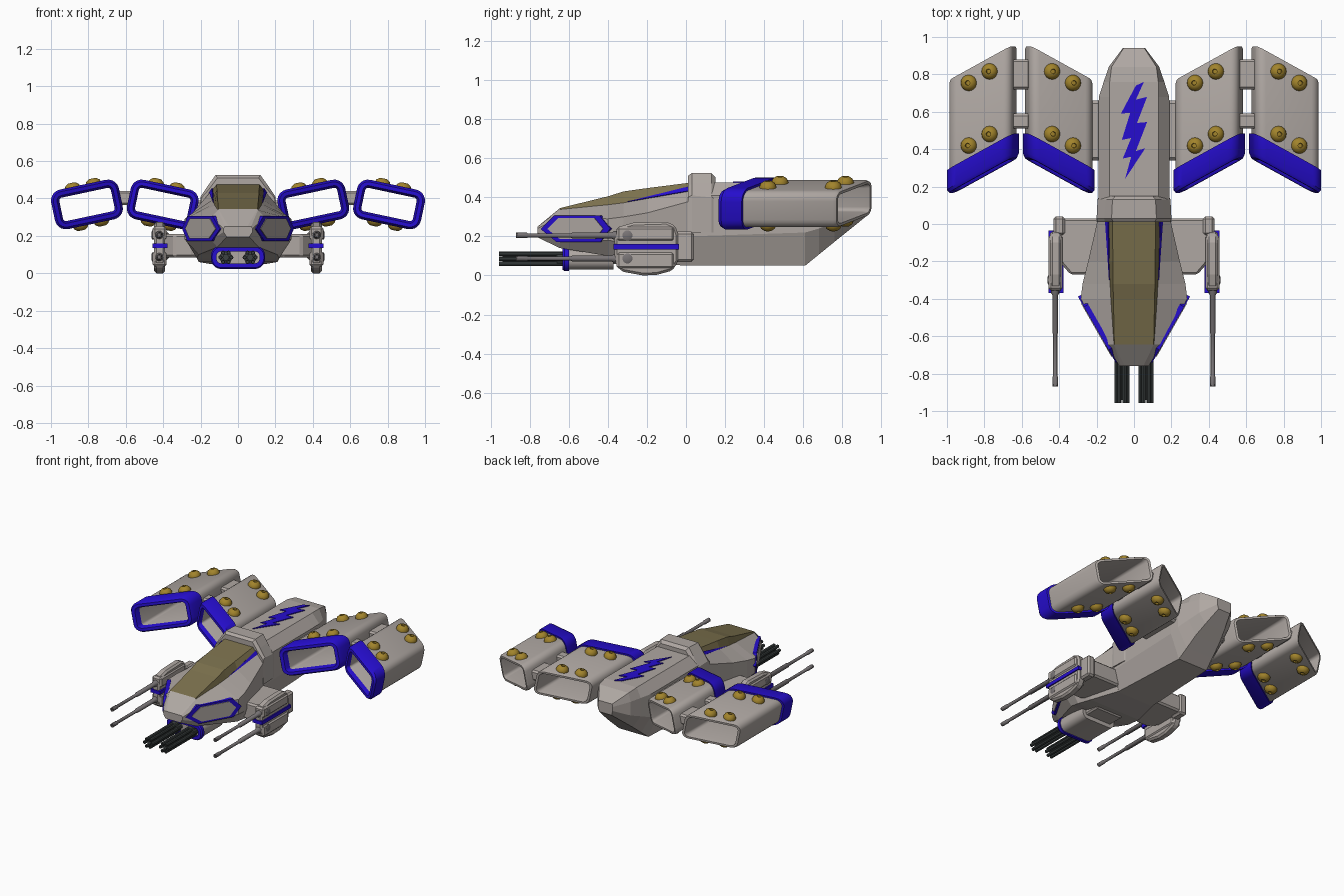
import bpy, bmesh, math
from mathutils import Vector

if "Cube" in bpy.data.objects:
    bpy.data.objects.remove(bpy.data.objects["Cube"])


def mat(name, rgb):
    m = bpy.data.materials.new(name)
    m.diffuse_color = (*rgb, 1)
    m.use_nodes = True
    m.node_tree.nodes["Principled BSDF"].inputs["Base Color"].default_value = m.diffuse_color
    return m


HULL = mat("hull grey", (0.43, 0.39, 0.365))
BLUE = mat("trim blue", (0.019, 0.004, 0.62))
GLASS = mat("canopy olive", (0.20, 0.165, 0.075))
GOLD = mat("bolt gold", (0.36, 0.23, 0.025))
DARK = mat("barrel dark", (0.045, 0.054, 0.054))
STEEL = mat("barrel steel", (0.19, 0.175, 0.18))


def skin(bm, rings, colour=lambda i, j: 0, closed=False):
    """Bridge rings of points; cap the ends unless the rings close on themselves."""
    vs = [[bm.verts.new(p) for p in r] for r in rings]
    n = len(vs[0])
    for i in range(len(vs) if closed else len(vs) - 1):
        a, b = vs[i], vs[(i + 1) % len(vs)]
        for j in range(n):
            k = (j + 1) % n
            bm.faces.new((a[j], a[k], b[k], b[j])).material_index = colour(i, j)
    if not closed:
        bm.faces.new(vs[0])
        bm.faces.new(vs[-1])


def lathe(bm, origin, axis, profile, seg=16):
    axis = Vector(axis).normalized()
    e1 = axis.orthogonal().normalized()
    e2 = axis.cross(e1)
    skin(bm, [[Vector(origin) + axis * h + r * (math.cos(a) * e1 + math.sin(a) * e2)
               for a in (2 * math.pi * k / seg for k in range(seg))] for r, h in profile])


def box(bm, x, y, z):
    skin(bm, [[(a, y[0], z[0]), (a, y[1], z[0]), (a, y[1], z[1]), (a, y[0], z[1])] for a in x])


def plate(bm, pts, offset):
    off = Vector(offset)
    skin(bm, [[Vector(p) - off for p in pts], [Vector(p) + off for p in pts]])


def round_rect(hw, hh, r, steps=5):
    pts = []
    for q, (sx, sy) in enumerate(((1, 1), (-1, 1), (-1, -1), (1, -1))):
        for k in range(steps + 1):
            a = math.pi / 2 * (q + k / steps)
            pts.append((sx * (hw - r) + r * math.cos(a), sy * (hh - r) + r * math.sin(a)))
    return pts


def finish(bm, name, mats, mirror=False, pivot=None, bevel=0, smooth=False):
    bmesh.ops.recalc_face_normals(bm, faces=bm.faces)
    if smooth:
        for f in bm.faces:
            f.smooth = True
        for e in bm.edges:
            e.smooth = e.calc_face_angle(0) < 0.6
    me = bpy.data.meshes.new(name)
    bm.to_mesh(me)
    bm.free()
    for m in mats:
        me.materials.append(m)
    ob = bpy.data.objects.new(name, me)
    bpy.context.collection.objects.link(ob)
    if bevel:
        b = ob.modifiers.new("bevel", 'BEVEL')
        b.width, b.segments, b.limit_method = bevel, 1, 'ANGLE'
    if pivot is not None:          # mirror about the pair's middle, then about the ship
        ob.location.x = pivot
        ob.modifiers.new("pair", 'MIRROR')
        ob.modifiers.new("sides", 'MIRROR').mirror_object = fuselage
    elif mirror:
        ob.modifiers.new("sides", 'MIRROR')
    return ob


def section(y, half):
    return [(x, y, z) for x, z in half] + [(-x, y, z) for x, z in reversed(half)]


# Front fuselage with canopy faces
bm = bmesh.new()
skin(bm, [section(y, h) for y, h in (
    (-.76, [(.05, .25), (.07, .25), (.079, .24), (.077, .22), (.06, .195)]),
    (-.645, [(.105, .345), (.107, .338), (.145, .30), (.145, .18), (.11, .14)]),
    (-.40, [(.11, .405), (.124, .362), (.285, .29), (.285, .18), (.21, .10)]),
    (-.32, [(.112, .43), (.128, .372), (.275, .30), (.275, .17), (.22, .08)]),
    (-.20, [(.113, .447), (.136, .394), (.245, .32), (.245, .17), (.21, .06)]),
    (.02, [(.115, .475), (.151, .432), (.195, .38), (.195, .18), (.15, .05)]))],
    lambda i, j: 1 if i > 0 and j in (0, 8, 9) else 0)
fuselage = finish(bm, "front_fuselage", [HULL, GLASS])

# Rear fuselage
bm = bmesh.new()
skin(bm, [section(y, h) for y, h in (
    (.01, [(.13, .475), (.19, .41), (.19, .20), (.15, .05)]),
    (.61, [(.13, .475), (.19, .41), (.19, .22), (.12, .05)]),
    (.68, [(.13, .475), (.188, .41), (.188, .24), (.11, .107)]),
    (.76, [(.13, .475), (.162, .405), (.162, .27), (.10, .172)]),
    (.84, [(.12, .462), (.135, .40), (.135, .30), (.08, .236)]),
    (.94, [(.055, .40), (.06, .38), (.06, .35), (.05, .317)]))])
finish(bm, "rear_fuselage", [HULL])

# Collar behind the canopy
bm = bmesh.new()
skin(bm, [section(y, h) for y, h in (
    (.01, [(.11, .51), (.155, .45), (.197, .40), (.2, .22)]),
    (.03, [(.12, .525), (.16, .47), (.2, .41), (.2, .22)]),
    (.13, [(.115, .525), (.15, .47), (.195, .40), (.195, .22)]),
    (.15, [(.10, .505), (.13, .47), (.185, .39), (.185, .22)]))])
finish(bm, "collar", [HULL])

# Blue stripes under the canopy
bm = bmesh.new()
plate(bm, [(.130, -.30, .376), (.151, .01, .43), (.135, .01, .452)], (.004, 0, .003))
finish(bm, "canopy_stripe", [BLUE], mirror=True)

# Hexagonal cheek panels: blue rim, grey face
HEX = [(-.74, .237), (-.67, .307), (-.44, .307), (-.385, .24), (-.435, .172), (-.66, .172)]


def cheek(scale, out):
    n = Vector((.868, -.496, 0)) * out
    return [Vector((.285 + .572 * (y + .40), y, z)) + n
            for y, z in ((-.56 + (a + .56) * scale, .24 + (b - .24) * scale) for a, b in HEX)]


bm = bmesh.new()
skin(bm, [cheek(1, -.02), cheek(1, .007)])
finish(bm, "cheek_rim", [BLUE], mirror=True)
bm = bmesh.new()
skin(bm, [cheek(.8, -.02), cheek(.8, .011)])
finish(bm, "cheek_panel", [HULL], mirror=True)

# Lightning stripe on the back, traced as a zigzag
ZIG = [(.053, .76), (.01, .74), (-.07, .59), (-.02, .595), (-.065, .45), (-.015, .46), (-.06, .35),
       (-.015, .36), (-.048, .24), (.06, .405), (.01, .39), (.07, .545), (.016, .54), (.07, .68),
       (.01, .665)]
bm = bmesh.new()
plate(bm, [(x, y, .477) for x, y in ZIG], (0, 0, .004))
finish(bm, "lightning_stripe", [BLUE])

# Engine ducts: sheared, tilted hollow tubes with a blue front lip
T = math.radians(12)
PIVOT = .605


def duct_point(u, s, w):
    return Vector((.2025 + u * math.cos(T) + w * math.sin(T), .26 + s - .54 * u,
                   .368 - u * math.sin(T) + w * math.cos(T)))


LOOPS = [(.012, .125), (.012, .585), (.018, .6), (.032, .6), (.038, .57),
         (.044, .03), (.032, 0), (.012, 0), (0, .02), (0, .125)]
bm = bmesh.new()
skin(bm, [[duct_point(u, s, w) for u, w in round_rect(.185 - d, .108 - d, .06 - d)]
          for d, s in LOOPS], lambda i, j: int(i >= 5), closed=True)
finish(bm, "engine_duct", [HULL, BLUE], pivot=PIVOT, smooth=True)

# Domed bolts above and below each duct
bm = bmesh.new()
for u in (-.057, .057):
    for s in (.19, .525):
        for k in (1, -1):
            lathe(bm, duct_point(u, s, k * .094), (k * math.sin(T), 0, k * math.cos(T)),
                  [(.043, -.005), (.043, .008), (.036, .024), (.02, .035), (.013, .036), (.011, .026)])
finish(bm, "duct_bolts", [GOLD], pivot=PIVOT, smooth=True)

# Links between ducts, and roots joining them to the hull
bm = bmesh.new()
for y in ((.72, .88), (.51, .59)):
    box(bm, (-.05, .05), y, (.365, .44))
ob = finish(bm, "duct_links", [HULL], bevel=.012)
ob.location.x = PIVOT
ob.modifiers.new("sides", 'MIRROR').mirror_object = fuselage
bm = bmesh.new()
box(bm, (.15, .25), (.34, .66), (.29, .39))
finish(bm, "duct_root", [HULL], mirror=True, bevel=.015)

# Chin gun pod with blue front rim
bm = bmesh.new()
skin(bm, [[(u, y, .085 + w) for u, w in round_rect(.145 - d, .062 - d, .055 - d)] for d, y in (
    (.03, -.61), (.03, -.632), (.007, -.632), (0, -.622), (0, -.6), (.008, -.6), (.008, -.37))],
    lambda i, j: int(i < 5))
finish(bm, "chin_pod", [HULL, BLUE], smooth=True)
bm = bmesh.new()
box(bm, (-.11, .11), (-.58, -.25), (.06, .17))
finish(bm, "chin_mount", [HULL], bevel=.01)

# Rotary barrels
bm = bmesh.new()
lathe(bm, (.065, -.6, .085), (0, -1, 0), [(.034, 0), (.034, .06), (.017, .07), (.017, .34)])
for k in range(6):
    a = math.pi / 3 * k
    lathe(bm, (.065 + .029 * math.cos(a), -.6, .085 + .029 * math.sin(a)), (0, -1, 0),
          [(.0115, 0), (.0115, .358), (.006, .358), (.006, .33)], 8)
finish(bm, "rotary_barrels", [DARK], mirror=True, smooth=True)

# Side gun pods
POD = [(-.365, .20), (-.34, .25), (-.27, .27), (-.10, .275), (-.055, .255), (-.04, .21), (-.04, .07),
       (-.07, .025), (-.15, .003), (-.22, 0), (-.33, .02), (-.365, .07)]
bm = bmesh.new()
skin(bm, [[(x, y, z) for y, z in POD] for x in (.39, .448)])
finish(bm, "side_pod", [HULL], mirror=True, bevel=.012)
bm = bmesh.new()
box(bm, (.382, .457), (-.355, -.06), (.175, .25))
box(bm, (.382, .457), (-.355, -.06), (.035, .12))
box(bm, (.37, .43), (-.06, .04), (.07, .225))
finish(bm, "gun_housings", [HULL], mirror=True, bevel=.012)
bm = bmesh.new()
box(bm, (.378, .456), (-.37, -.036), (.134, .16))
finish(bm, "pod_stripe", [BLUE], mirror=True)

# Pod mounts reaching into the hull
bm = bmesh.new()
skin(bm, [[(x, y, z) for x, y in ((.15, .03), (.40, .03), (.40, -.20), (.34, -.27), (.24, -.27), (.15, -.2))]
          for z in (.085, .21)])
finish(bm, "pod_mount", [HULL], mirror=True, bevel=.012)

# Twin long barrels on each side pod
bm = bmesh.new()
for z in (.205, .087):
    lathe(bm, (.421, -.28, z), (0, -1, 0),
          [(.022, 0), (.022, .09), (.016, .10), (.016, .30), (.011, .31), (.011, .53),
           (.014, .535), (.014, .59), (.007, .59), (.007, .56)], 10)
    lathe(bm, (.44, -.30, z), (1, 0, 0), [(.026, 0), (.026, .018), (.018, .022)], 12)
finish(bm, "long_barrels", [STEEL], mirror=True, smooth=True)
